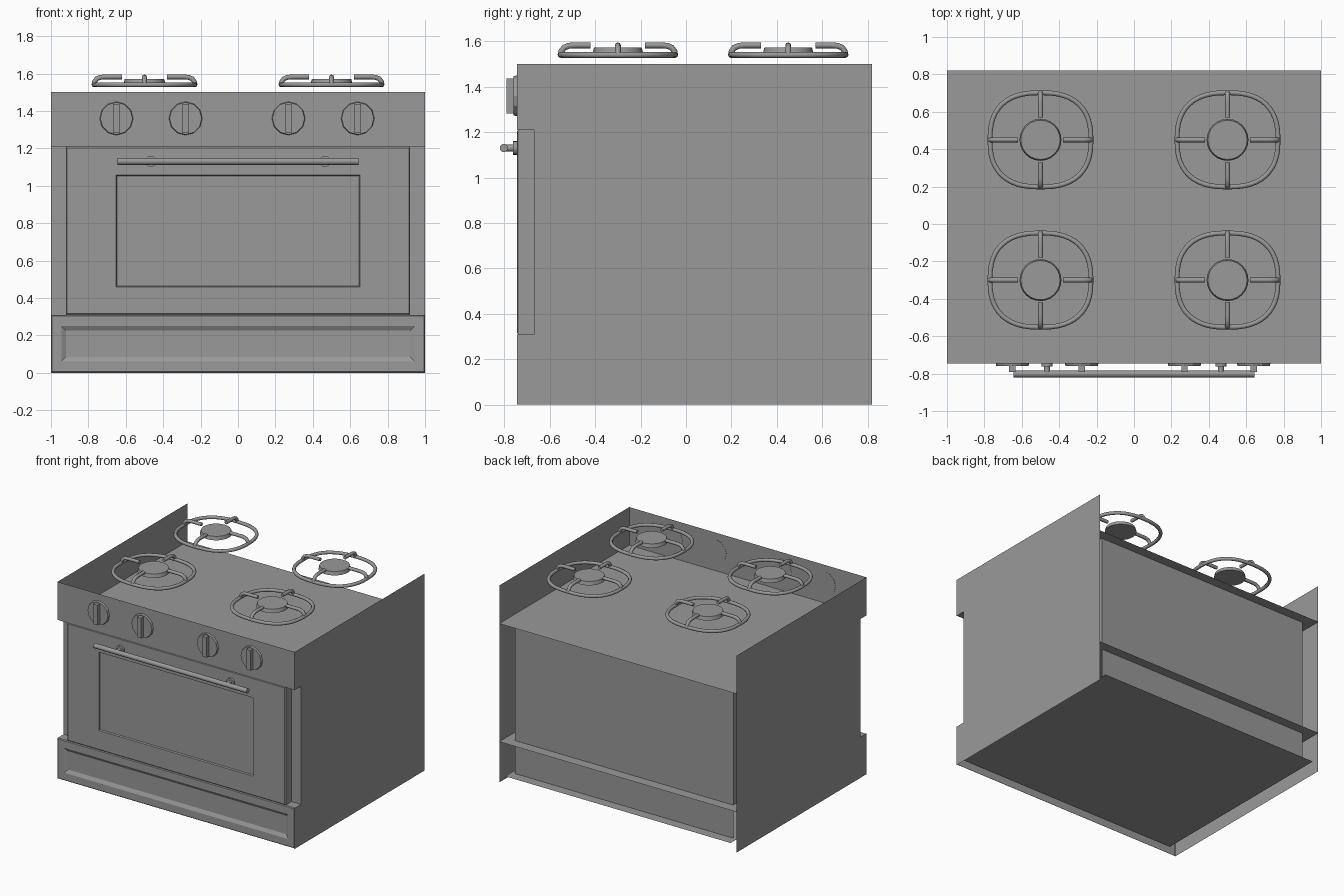
import bpy, bmesh, math
from mathutils import Vector

if "Cube" in bpy.data.objects:
    bpy.data.objects.remove(bpy.data.objects["Cube"])

grey = bpy.data.materials.new("grey_enamel")
grey.use_nodes = True
COLOUR = (0.32, 0.32, 0.32, 1)
grey.diffuse_color = COLOUR
grey.node_tree.nodes["Principled BSDF"].inputs["Base Color"].default_value = COLOUR

FRONT, BACK, RECESS = -0.745, 0.82, -0.67
SHELF, TOP, RIM = 0.31, 1.21, 1.5


def finish(name, bm, smooth=False):
    mesh = bpy.data.meshes.new(name)
    bm.to_mesh(mesh)
    bm.free()
    ob = bpy.data.objects.new(name, mesh)
    bpy.context.collection.objects.link(ob)
    mesh.materials.append(grey)
    if smooth:
        bpy.ops.object.select_all(action='DESELECT')
        ob.select_set(True)
        bpy.context.view_layer.objects.active = ob
        bpy.ops.object.shade_smooth_by_angle(angle=math.radians(40))
    return ob


def sheet(name, points):
    bm = bmesh.new()
    bm.faces.new([bm.verts.new(p) for p in points])
    return finish(name, bm)


def shelf(name, hx, y0, y1, z):
    return sheet(name, [(-hx, y0, z), (hx, y0, z), (hx, y1, z), (-hx, y1, z)])


def wall(name, hx, y, z0, z1):
    return sheet(name, [(-hx, y, z0), (hx, y, z0), (hx, y, z1), (-hx, y, z1)])


def stepped_panel(name, steps):
    """Rectangular loops (half width, bottom, top, y) bridged, last one filled."""
    bm = bmesh.new()
    loops = [[bm.verts.new(p) for p in ((-h, y, a), (h, y, a), (h, y, b), (-h, y, b))]
             for h, a, b, y in steps]
    for s, t in zip(loops, loops[1:]):
        for i in range(4):
            j = (i + 1) % 4
            bm.faces.new((s[i], s[j], t[j], t[i]))
    bm.faces.new(loops[-1])
    return finish(name, bm)


def box(name, lo, hi):
    bm = bmesh.new()
    bmesh.ops.create_cube(bm, size=1)
    for v in bm.verts:
        v.co = [lo[i] + (v.co[i] + 0.5) * (hi[i] - lo[i]) for i in range(3)]
    return finish(name, bm)


def rod(name, start, end, r1, r2, sides, smooth=True):
    start, end = Vector(start), Vector(end)
    axis = end - start
    bm = bmesh.new()
    bmesh.ops.create_cone(bm, cap_ends=True, segments=sides, radius1=r1, radius2=r2,
                          depth=axis.length)
    ob = finish(name, bm, smooth)
    ob.rotation_euler = axis.to_track_quat('Z', 'Y').to_euler()
    ob.location = (start + end) / 2
    return ob


def tube(name, points, radius, closed=False):
    curve = bpy.data.curves.new(name, 'CURVE')
    curve.dimensions = '3D'
    curve.bevel_depth = radius
    curve.bevel_resolution = 2
    curve.use_fill_caps = True
    spline = curve.splines.new('POLY')
    spline.points.add(len(points) - 1)
    for p, co in zip(spline.points, points):
        p.co = (*co, 1)
    spline.use_cyclic_u = closed
    curve.materials.append(grey)
    ob = bpy.data.objects.new(name, curve)
    bpy.context.collection.objects.link(ob)
    return ob


# Thin shell: notched sides, control panel, sunken top, shelf and floor
for side, x in (("left", 1), ("right", -1)):
    outline = [(FRONT, 0), (BACK, 0), (BACK, RIM), (FRONT, RIM),
               (FRONT, TOP), (RECESS, TOP), (RECESS, SHELF), (FRONT, SHELF)]
    sheet(side + "_side", [(x, y, z) for y, z in outline])
wall("control_panel", 1, FRONT, TOP, RIM)
shelf("sunken_top", 1, FRONT, BACK, TOP)
shelf("lower_shelf", 1, FRONT + 0.005, BACK, SHELF)
shelf("floor", 0.95, FRONT + 0.005, BACK, 0.06)
wall("front_recess", 1, RECESS, SHELF, TOP)
wall("drawer_back", 0.92, 0.745, 0.06, SHELF)
box("oven_cavity", (-0.92, RECESS + 0.01, SHELF + 0.002), (0.92, 0.745, TOP - 0.002))

# Door with sunken window, and drawer with sunken field
stepped_panel("oven_door", [
    (0.92, SHELF, TOP, RECESS), (0.92, SHELF, TOP, FRONT + 0.006),
    (0.913, SHELF + 0.007, TOP - 0.007, FRONT), (0.652, 0.46, 1.057, FRONT),
    (0.648, 0.464, 1.053, FRONT + 0.012)])
stepped_panel("drawer_front", [
    (1, 0, SHELF, FRONT + 0.006), (0.994, 0.006, SHELF - 0.006, FRONT),
    (0.945, 0.06, 0.25, FRONT), (0.92, 0.085, 0.225, FRONT + 0.014)])

# Door handle
rod("handle_bar", (-0.645, -0.802, 1.13), (0.645, -0.802, 1.13), 0.018, 0.018, 16)
for x in (-0.465, 0.465):
    rod("handle_mount", (x, FRONT, 1.13), (x, -0.762, 1.13), 0.03, 0.03, 16)
    rod("handle_post", (x, -0.76, 1.13), (x, -0.8, 1.13), 0.016, 0.016, 12)

# Control knobs
for x in (-0.65, -0.28, 0.27, 0.64):
    rod("knob_base", (x, FRONT + 0.002, 1.36), (x, -0.76, 1.36), 0.09, 0.086, 12, False)
    box("knob_grip", (x - 0.017, -0.79, 1.283), (x + 0.017, -0.758, 1.437))

# Burners: rounded ring, cap and four raised prongs
HX, HY, TUBE = 0.27, 0.252, 0.013
for cx in (-0.5, 0.5):
    for cy in (-0.3, 0.45):
        ring = []
        for i in range(48):
            a = math.tau * i / 48
            c, s = math.cos(a), math.sin(a)
            ring.append((cx + HX * math.copysign(abs(c) ** 0.8, c),
                         cy + HY * math.copysign(abs(s) ** 0.8, s), 1.54))
        tube("burner_ring", ring, TUBE, True)
        rod("burner_cap", (cx, cy, 1.545), (cx, cy, 1.572), 0.112, 0.105, 24)
        for dx, dy, reach in ((1, 0, HX), (-1, 0, HX), (0, 1, HY), (0, -1, HY)):
            arch = [(reach, 1.54), (reach - 0.003, 1.556), (reach - 0.015, 1.572),
                    (reach - 0.035, 1.58), (reach - 0.06, 1.582), (0.12, 1.582)]
            tube("burner_prong", [(cx + dx * r, cy + dy * r, z) for r, z in arch], TUBE)
